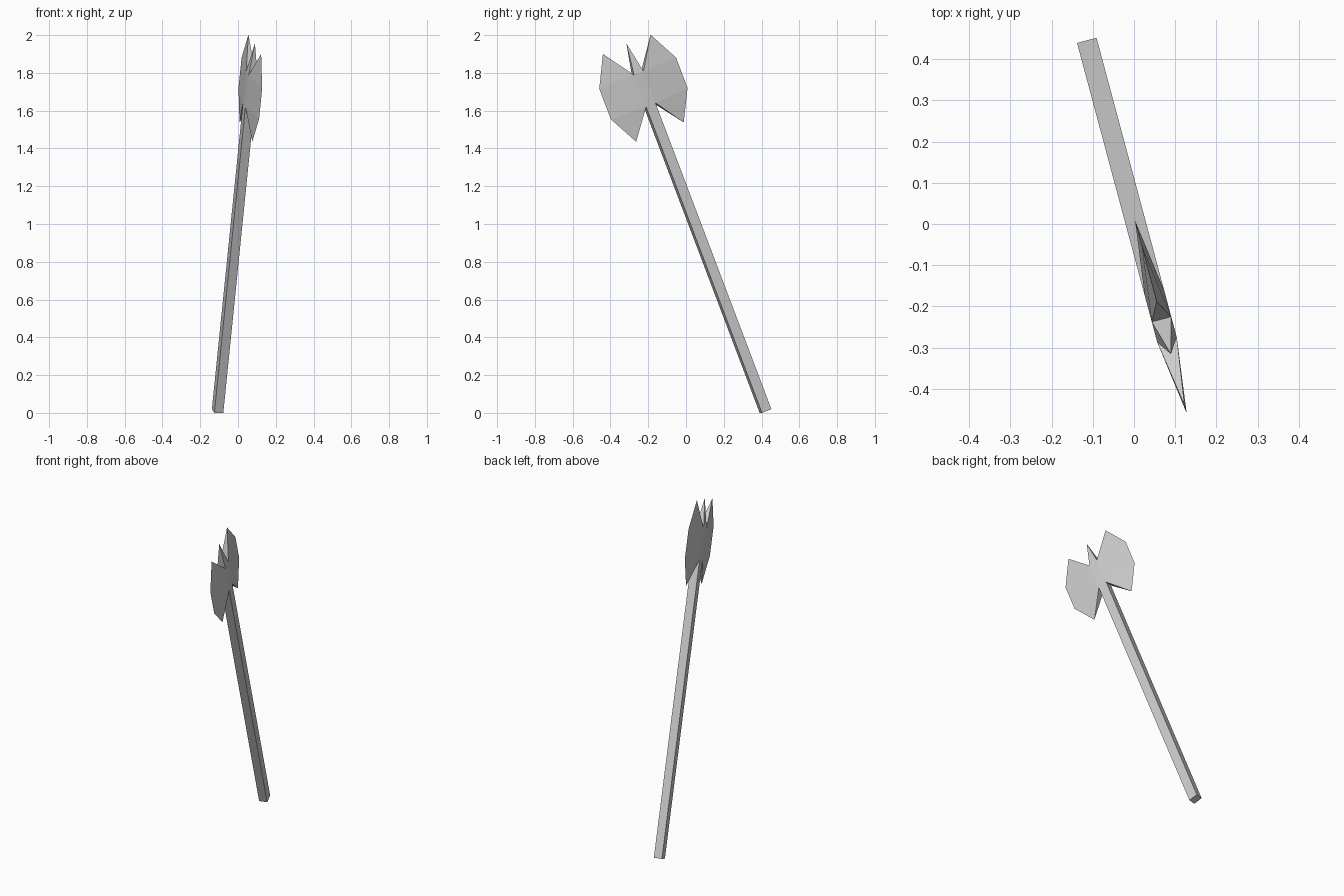
import bpy, bmesh, math
from mathutils import Matrix, Euler

if "Cube" in bpy.data.objects:
    bpy.data.objects.remove(bpy.data.objects["Cube"])

# Upright axe dimensions: thickness along x, blades along y, shaft along z
HX, HY = 0.0245, 0.0275
BOTTOM, TOP = 1.741, 1.921
POSE = (Matrix.Translation((-0.108, 0.421, 0.010))
        @ Euler((math.radians(21.4), 0, math.radians(15))).to_matrix().to_4x4())


def finish(name, bm):
    bmesh.ops.remove_doubles(bm, verts=bm.verts, dist=1e-4)
    bmesh.ops.recalc_face_normals(bm, faces=bm.faces)
    mesh = bpy.data.meshes.new(name)
    bm.to_mesh(mesh)
    bm.free()
    obj = bpy.data.objects.new(name, mesh)
    bpy.context.collection.objects.link(obj)
    obj.matrix_world = POSE
    return obj


def face(bm, *points):
    bm.faces.new([bm.verts.new(p) for p in points])


# Square shaft
bm = bmesh.new()
bmesh.ops.create_cube(bm, size=1, matrix=Matrix.Translation((0, 0, BOTTOM / 2))
                      @ Matrix.Diagonal((2 * HX, 2 * HY, BOTTOM, 1)))
finish("handle", bm)

# Double-bladed head: socket sides, two sharp wings and a top spike
bm = bmesh.new()
edge = [(0.140, 2.085), (0.226, 1.921), (0.226, 1.748), (0.140, 1.586)]
spike = (0, 0, 2.09)
for x in (-HX, HX):
    face(bm, (x, -HY, BOTTOM), (x, HY, BOTTOM), (x, HY, TOP), (x, -HY, TOP))
    face(bm, (x, -HY, TOP), (x, HY, TOP), spike)
for side in (-1, 1):
    y = side * HY
    t1, m1, m2, t2 = [(0, side * v, z) for v, z in edge]
    face(bm, (-HX, y, TOP), (HX, y, TOP), spike)
    face(bm, (-HX, y, TOP), (HX, y, TOP), t1)
    face(bm, (-HX, y, BOTTOM), (HX, y, BOTTOM), t2)
    for x in (-HX, HX):
        hi, lo = (x, y, TOP), (x, y, BOTTOM)
        face(bm, hi, t1, m1)
        face(bm, hi, m1, m2, lo)
        face(bm, lo, m2, t2)
finish("axe_head", bm)
